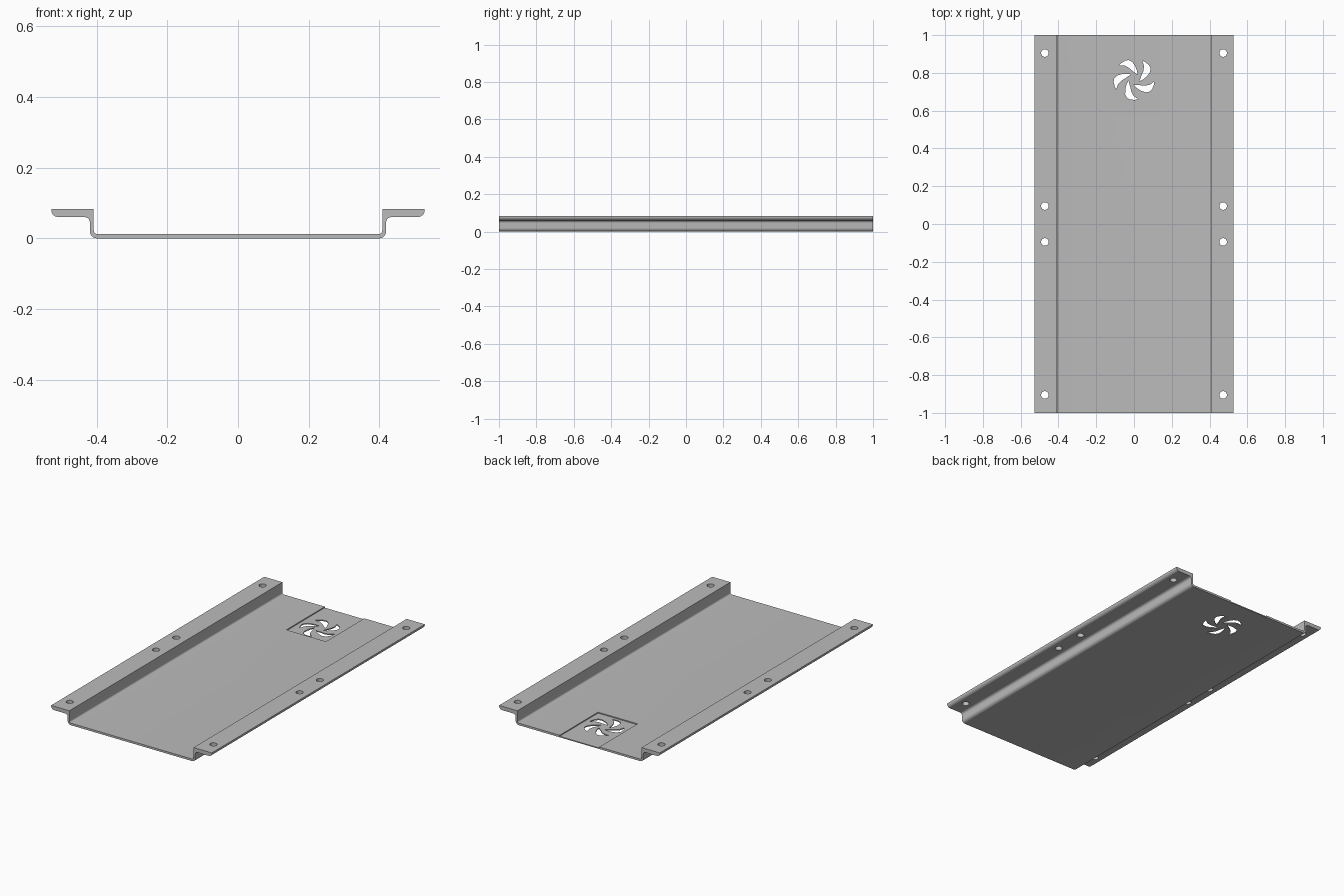
import bpy, bmesh, math
from mathutils import Vector

if "Cube" in bpy.data.objects:
    bpy.data.objects.remove(bpy.data.objects["Cube"])

grey = bpy.data.materials.new("plain grey")
grey.use_nodes = True
COLOUR = (0.5, 0.5, 0.5, 1)
grey.diffuse_color = COLOUR
grey.node_tree.nodes["Principled BSDF"].inputs["Base Color"].default_value = COLOUR


def arc(cx, cy, r, a0, a1, n=8):
    """Points along an arc, angles in degrees."""
    angles = [math.radians(a0 + (a1 - a0) * i / n) for i in range(n + 1)]
    return [(cx + r * math.cos(a), cy + r * math.sin(a)) for a in angles]


def prism_object(name, outlines, offset):
    """Extrude closed 3D outlines by an offset into one solid object."""
    bm = bmesh.new()
    for outline in outlines:
        face = bm.faces.new([bm.verts.new(p) for p in outline])
        out = bmesh.ops.extrude_face_region(bm, geom=[face], use_keep_orig=True)
        moved = [g for g in out["geom"] if isinstance(g, bmesh.types.BMVert)]
        bmesh.ops.translate(bm, verts=moved, vec=Vector(offset))
    bmesh.ops.recalc_face_normals(bm, faces=bm.faces)
    mesh = bpy.data.meshes.new(name)
    bm.to_mesh(mesh)
    bm.free()
    mesh.materials.append(grey)
    obj = bpy.data.objects.new(name, mesh)
    bpy.context.collection.objects.link(obj)
    return obj


# Tray: folded channel section with a thick flange on each side
half = (arc(0.399, 0.020, 0.020, -90, 0)         # outer bottom bend
        + arc(0.434, 0.045, 0.015, 180, 90)      # fillet under the flange
        + arc(0.508, 0.080, 0.020, -90, 0)       # rounded flange edge
        + [(0.528, 0.083), (0.408, 0.083)]
        + arc(0.398, 0.022, 0.010, 0, -90))      # inner bottom bend
section = half + [(-x, z) for x, z in reversed(half)]
tray = prism_object("mounting_tray", [[(x, -1, z) for x, z in section]], (0, 2, 0))

# Shallow pocket around the vent, open at the back edge
pocket = prism_object("pocket_cutter", [[
    (-0.13, 0.64, 0.006), (0.13, 0.64, 0.006),
    (0.13, 1.1, 0.006), (-0.13, 1.1, 0.006)]], (0, 0, 0.05))

# Bolt holes through the flanges
cuts = []
for x in (-0.472, 0.472):
    for y in (-0.905, -0.095, 0.095, 0.905):
        cuts.append([(px, py, -0.1) for px, py in arc(x, y, 0.020, 0, 360, 32)[:-1]])

# Swirl vent: one curved blade (radius, angle) repeated five times
blade = [(0.108, 138), (0.109, 128), (0.109, 116), (0.106, 106), (0.093, 96),
         (0.070, 85), (0.048, 71), (0.030, 48),
         (0.034, 78), (0.045, 100), (0.065, 113), (0.087, 124)]
for i in range(5):
    turned = [(r, math.radians(a + 72 * i)) for r, a in blade]
    cuts.append([(r * math.cos(a), 0.766 + r * math.sin(a), -0.1) for r, a in turned])
openings = prism_object("openings_cutter", cuts, (0, 0, 0.3))

# Cut the tray, then drop the cutters
bpy.context.view_layer.objects.active = tray
for cutter in (pocket, openings):
    cutter.hide_render = True
    mod = tray.modifiers.new(cutter.name, "BOOLEAN")
    mod.operation = "DIFFERENCE"
    mod.solver = "EXACT"
    mod.object = cutter
    bpy.ops.object.modifier_apply(modifier=mod.name)
    bpy.data.objects.remove(cutter)

# Smooth bends, sharp corners
bpy.ops.object.select_all(action="DESELECT")
tray.select_set(True)
bpy.ops.object.shade_smooth_by_angle(angle=math.radians(30))
